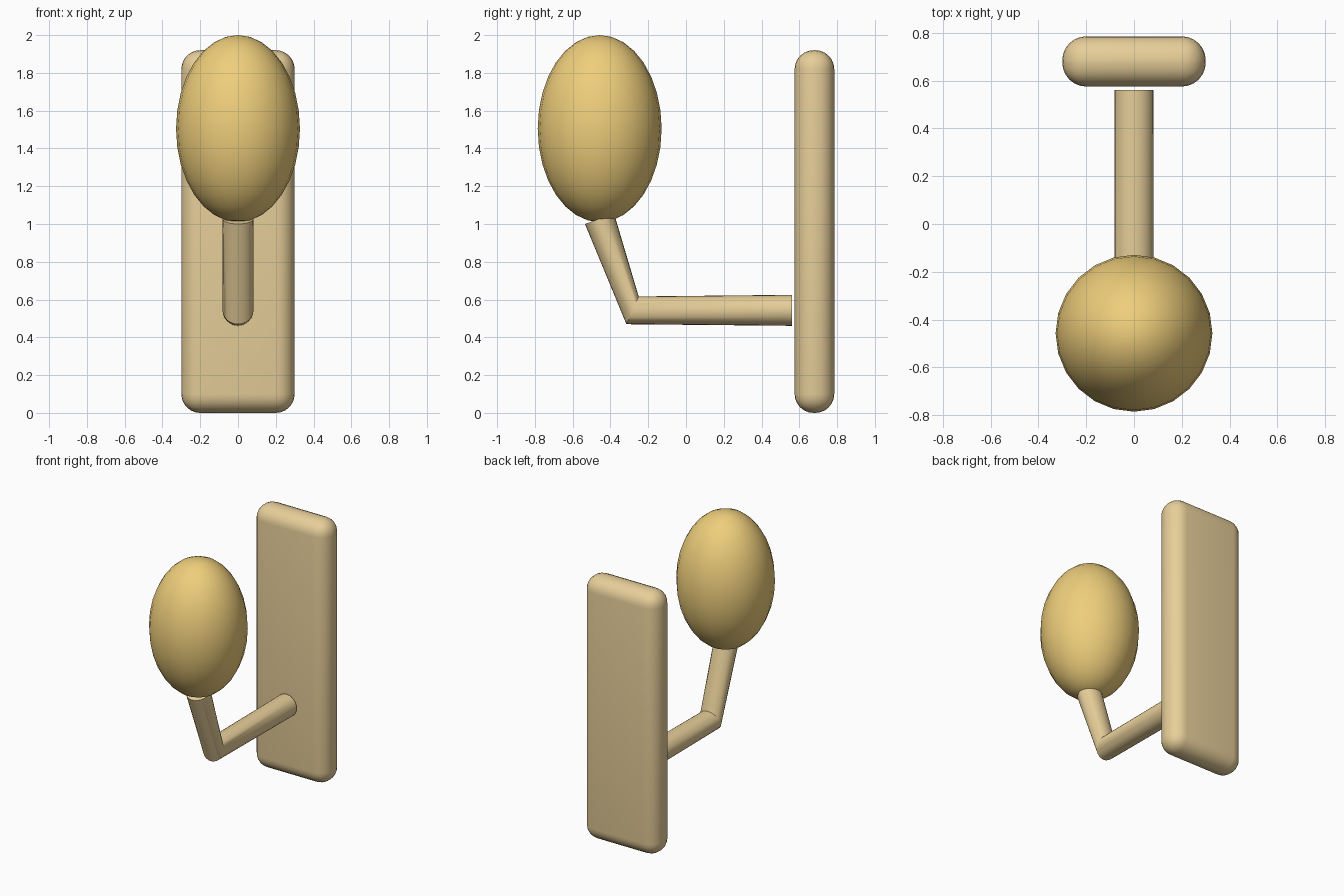
import bpy, bmesh, math
from mathutils import Vector

if "Cube" in bpy.data.objects:
    bpy.data.objects.remove(bpy.data.objects["Cube"])


def material(name, color):
    m = bpy.data.materials.new(name)
    m.diffuse_color = (*color, 1)
    m.use_nodes = True
    m.node_tree.nodes["Principled BSDF"].inputs["Base Color"].default_value = m.diffuse_color
    return m


def finish(name, bm, mat, angle):
    bmesh.ops.recalc_face_normals(bm, faces=bm.faces)
    me = bpy.data.meshes.new(name)
    bm.to_mesh(me)
    bm.free()
    ob = bpy.data.objects.new(name, me)
    bpy.context.collection.objects.link(ob)
    me.materials.append(mat)
    bpy.ops.object.select_all(action='DESELECT')
    ob.select_set(True)
    bpy.context.view_layer.objects.active = ob
    bpy.ops.object.shade_smooth_by_angle(angle=math.radians(angle))
    return ob


brass = material("brass", (0.80, 0.62, 0.32))
amber = material("amber", (0.86, 0.62, 0.20))

# Wall plate with rounded edges
bm = bmesh.new()
bmesh.ops.create_cube(bm, size=1)
for v in bm.verts:
    v.co = Vector((v.co.x * 0.60, v.co.y * 0.21, v.co.z * 1.92)) + Vector((0, 0.68, 0.96))
bmesh.ops.bevel(bm, geom=bm.edges[:], offset=0.1, segments=6, profile=0.5, affect='EDGES')
finish("wall_plate", bm, brass, 35)

# Bent arm: rings given as (y, z) centre, and the (y, z) radius direction
N = 24
R = 0.082
rings = [((0.56, 0.543), (0.0, 0.082)),
         ((-0.283, 0.543), (0.0325, 0.0735)),
         ((-0.458, 1.028), (0.077, 0.028))]
bm = bmesh.new()
loops = []
for (cy, cz), (uy, uz) in rings:
    loop = []
    for i in range(N):
        a = 2 * math.pi * i / N
        loop.append(bm.verts.new((R * math.sin(a), cy + uy * math.cos(a), cz + uz * math.cos(a))))
    loops.append(loop)
for a, b in zip(loops, loops[1:]):
    for i in range(N):
        j = (i + 1) % N
        bm.faces.new((a[i], a[j], b[j], b[i]))
bm.faces.new(loops[0])
bm.faces.new(loops[-1])
finish("arm", bm, brass, 40)

# Egg-shaped lamp globe
bm = bmesh.new()
bmesh.ops.create_uvsphere(bm, u_segments=24, v_segments=16, radius=1)
for v in bm.verts:
    v.co = Vector((v.co.x * 0.328, v.co.y * 0.328, v.co.z * 0.495)) + Vector((0, -0.457, 1.505))
finish("lamp_globe", bm, amber, 60)
